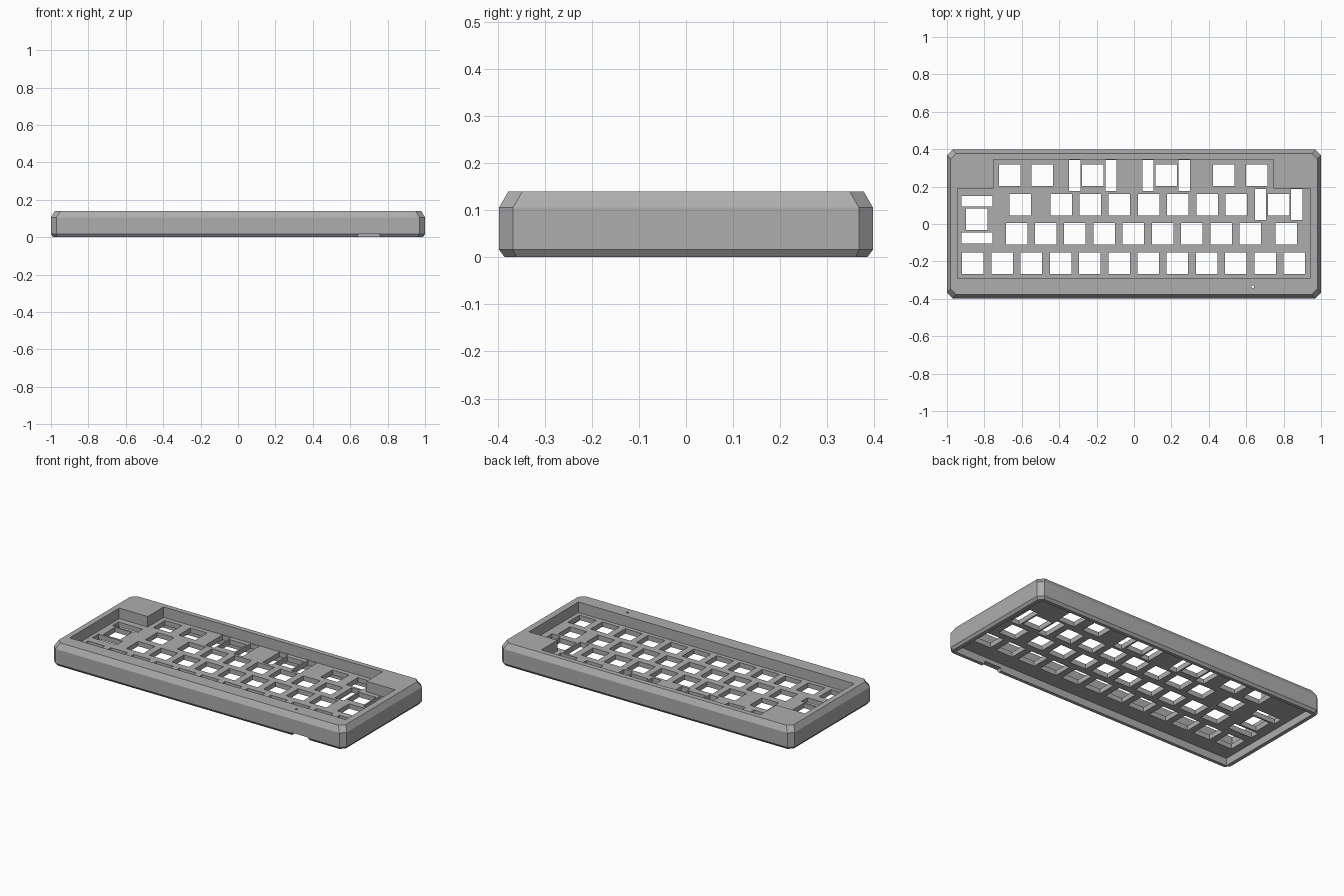
import bpy, bmesh, math

if "Cube" in bpy.data.objects:
    bpy.data.objects.remove(bpy.data.objects["Cube"])

HX, HY, HEIGHT = 1.0, 0.397, 0.14
PLATE_TOP, PLATE_BOTTOM = 0.075, 0.045
KEY = 0.115
PITCH = 0.1562

grey = bpy.data.materials.new("case grey")
grey.use_nodes = True
grey.diffuse_color = (0.42, 0.42, 0.42, 1)
grey.node_tree.nodes["Principled BSDF"].inputs["Base Color"].default_value = (0.42, 0.42, 0.42, 1)


def make_object(name, bm):
    bmesh.ops.recalc_face_normals(bm, faces=bm.faces)
    mesh = bpy.data.meshes.new(name)
    bm.to_mesh(mesh)
    bm.free()
    mesh.materials.append(grey)
    obj = bpy.data.objects.new(name, mesh)
    bpy.context.collection.objects.link(obj)
    return obj


def loft(bm, rings):
    """Closed solid through a stack of equal-length rings."""
    rings = [[bm.verts.new(p) for p in ring] for ring in rings]
    n = len(rings[0])
    for low, high in zip(rings, rings[1:]):
        for i in range(n):
            j = (i + 1) % n
            bm.faces.new((low[i], low[j], high[j], high[i]))
    bm.faces.new(rings[0][::-1])
    bm.faces.new(rings[-1])


def prism(bm, outline, z0, z1):
    loft(bm, [[(x, y, z) for x, y in outline] for z in (z0, z1)])


def box(bm, x, y, w, d, z0, z1):
    w, d = w / 2, d / 2
    prism(bm, [(x - w, y - d), (x + w, y - d), (x + w, y + d), (x - w, y + d)], z0, z1)


def octagon(inset, corner, z):
    a, b, c = HX - inset, HY - inset, corner
    return [(a - c, -b, z), (a, c - b, z), (a, b - c, z), (a - c, b, z),
            (c - a, b, z), (-a, b - c, z), (-a, c - b, z), (c - a, -b, z)]


# Outer case with chamfered corners, top edge and bottom edge
bm = bmesh.new()
loft(bm, [octagon(0.012, 0.025, 0), octagon(0, 0.03, 0.016),
          octagon(0, 0.03, 0.105), octagon(0.02, 0.03, HEIGHT)])
case = make_object("keyboard_case", bm)


def cut(name, bm):
    cutter = make_object(name, bm)
    cutter.hide_render = True
    mod = case.modifiers.new(name, "BOOLEAN")
    mod.operation = "DIFFERENCE"
    mod.solver = "EXACT"
    mod.object = cutter
    bpy.context.view_layer.objects.active = case
    bpy.ops.object.modifier_apply(modifier=mod.name)
    bpy.data.objects.remove(cutter)


# Key well, stepped in around the two back corner blocks
bm = bmesh.new()
prism(bm, [(-0.945, -0.292), (0.94, -0.292), (0.94, 0.19), (0.746, 0.19),
           (0.746, 0.346), (-0.75, 0.346), (-0.75, 0.19), (-0.945, 0.19)], PLATE_TOP, 0.3)
cut("key_well", bm)

# Open underside
bm = bmesh.new()
box(bm, 0, 0, 1.93, 0.73, -0.1, PLATE_BOTTOM)
cut("underside", bm)

# Switch holes, row by row from the front
rows = [
    (-0.21, [-0.861 + PITCH * i for i in range(12)]),
    (-0.053, [-0.628 + PITCH * i for i in range(9)] + [0.813]),
    (0.103, [-0.607, 0.773] + [-0.39 + PITCH * i for i in range(7)]),
    (0.26, [-0.663, -0.49, -0.22, 0.172, 0.48, 0.655]),
    (0.025, [-0.84]),
]
bm = bmesh.new()
for y, xs in rows:
    for x in xs:
        box(bm, x, y, KEY, KEY, 0.02, 0.1)

# Stabiliser slots either side of the wide keys
for x, y in [(-0.22, 0.26), (0.172, 0.26), (0.773, 0.105)]:
    for side in (-1, 1):
        box(bm, x + side * 0.097, y, 0.06, 0.165, 0.02, 0.1)
for side in (-1, 1):
    box(bm, -0.84, 0.024 + side * 0.098, 0.165, 0.058, 0.02, 0.1)
cut("switch_holes", bm)

# Cable notch under the front edge and a small pin hole above it
bm = bmesh.new()
loft(bm, [[(x, y, z) for x, z in ((0.635, -0.02), (0.765, -0.02), (0.755, 0.02), (0.645, 0.02))]
          for y in (-0.45, -0.34)])
cut("cable_notch", bm)
bm = bmesh.new()
prism(bm, [(0.635 + 0.007 * math.cos(a), -0.335 + 0.007 * math.sin(a))
           for a in (math.tau * i / 12 for i in range(12))], 0.02, 0.2)
cut("pin_hole", bm)

# Smooth shading with sharp edges kept
bpy.ops.object.select_all(action="DESELECT")
case.select_set(True)
bpy.context.view_layer.objects.active = case
bpy.ops.object.shade_smooth_by_angle(angle=math.radians(25))
